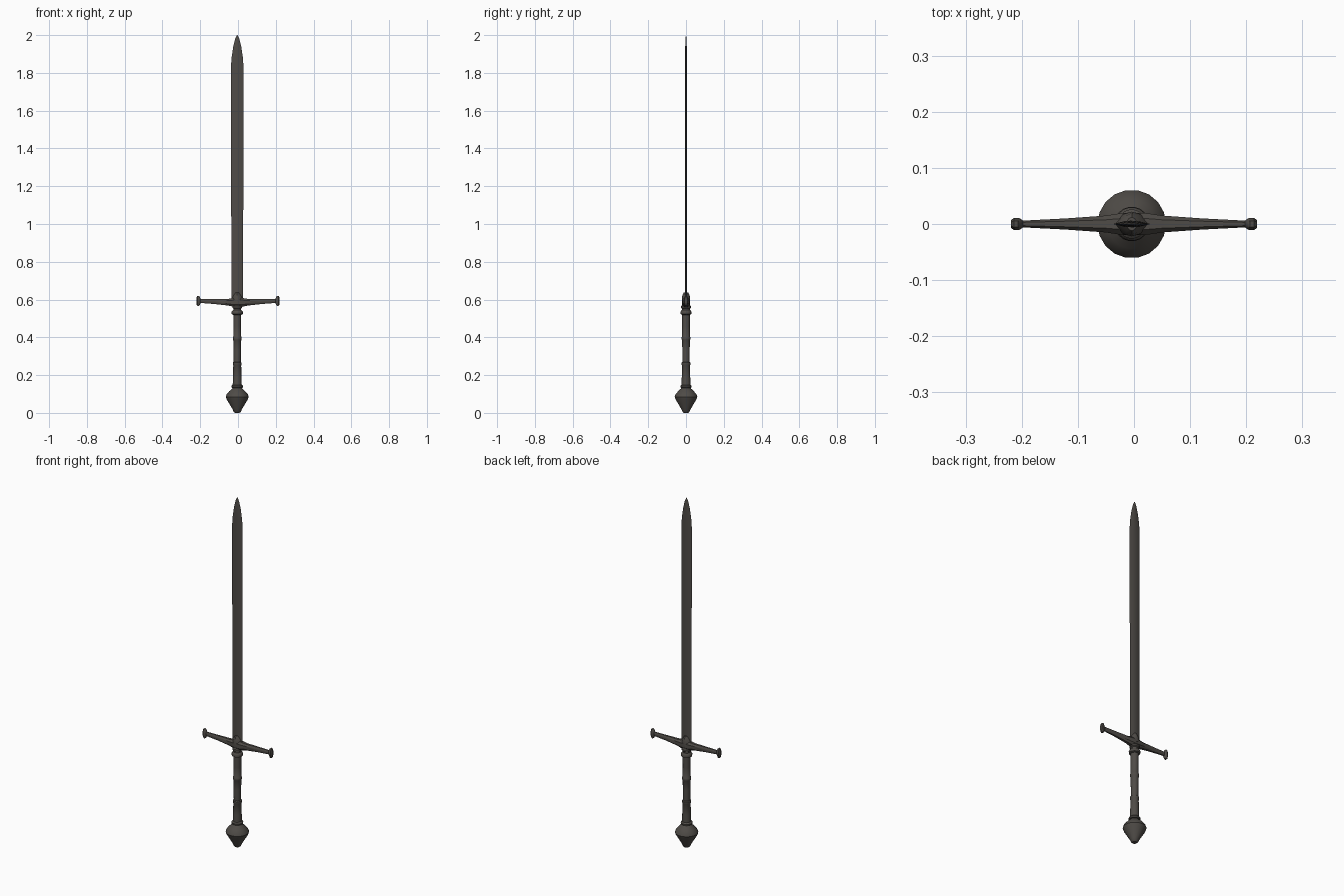
import bpy, bmesh, math

mat = bpy.data.materials.new("dark worn steel")
mat.diffuse_color = (0.078, 0.071, 0.063, 1)
CX = -0.004  # blade and hilt axis


def finish(name, bm, angle=35):
    bmesh.ops.remove_doubles(bm, verts=bm.verts, dist=1e-5)
    bmesh.ops.recalc_face_normals(bm, faces=bm.faces)
    me = bpy.data.meshes.new(name)
    bm.to_mesh(me)
    bm.free()
    ob = bpy.data.objects.new(name, me)
    bpy.context.collection.objects.link(ob)
    me.materials.append(mat)
    bpy.ops.object.select_all(action='DESELECT')
    ob.select_set(True)
    bpy.context.view_layer.objects.active = ob
    bpy.ops.object.shade_smooth_by_angle(angle=math.radians(angle))
    return ob


def loft(name, rings, angle=35):
    """Skin a list of equal-length point loops and cap both ends."""
    bm = bmesh.new()
    loops = [[bm.verts.new(p) for p in ring] for ring in rings]
    n = len(loops[0])
    for a, b in zip(loops, loops[1:]):
        for i in range(n):
            j = (i + 1) % n
            bm.faces.new((a[i], a[j], b[j], b[i]))
    bm.faces.new(loops[0][::-1])
    bm.faces.new(loops[-1])
    return finish(name, bm, angle)


def lathe(name, profile, sides=18, angle=35):
    rings = [[(CX + r * math.cos(2 * math.pi * i / sides),
               r * math.sin(2 * math.pi * i / sides), z) for i in range(sides)]
             for r, z in profile]
    return loft(name, rings, angle)


# pommel: pear shaped, widest in its upper half
lathe("pommel", [(0.012, 0.0), (0.019, 0.006), (0.024, 0.018), (0.056, 0.072),
                 (0.061, 0.085), (0.057, 0.097), (0.044, 0.113), (0.028, 0.128),
                 (0.022, 0.134)])
lathe("pommel_collar", [(0.022, 0.131), (0.030, 0.134), (0.031, 0.142),
                        (0.027, 0.147), (0.021, 0.150)])

# grip with two raised wrap bands
lathe("grip", [(0.024, 0.145), (0.023, 0.19), (0.021, 0.25), (0.0235, 0.254),
               (0.0235, 0.266), (0.019, 0.27), (0.020, 0.33), (0.021, 0.384),
               (0.0235, 0.388), (0.0235, 0.40), (0.021, 0.404), (0.0205, 0.46),
               (0.021, 0.53)], 14)
lathe("grip_collar", [(0.021, 0.519), (0.029, 0.523), (0.030, 0.534),
                      (0.026, 0.541), (0.021, 0.545), (0.021, 0.552),
                      (0.026, 0.556), (0.026, 0.565), (0.019, 0.571)])


# crossguard arms: octagonal, thinning outward, with flared ends
def octagon(x, ry, rz, zc):
    k = 0.5
    pts = [(1, k), (k, 1), (-k, 1), (-1, k), (-1, -k), (-k, -1), (k, -1), (1, -k)]
    return [(x, ry * a, zc + rz * b) for a, b in pts]


half = [(0.0, 0.020, 0.025, 0.585), (0.025, 0.019, 0.023, 0.585),
        (0.05, 0.015, 0.018, 0.586), (0.12, 0.010, 0.014, 0.590),
        (0.198, 0.006, 0.011, 0.593), (0.203, 0.010, 0.023, 0.593),
        (0.207, 0.011, 0.027, 0.593), (0.214, 0.011, 0.027, 0.593),
        (0.219, 0.007, 0.021, 0.593)]
stations = [(-x, a, b, c) for x, a, b, c in half[:0:-1]] + half
loft("crossguard", [octagon(*s) for s in stations])


# pointed tongue where the guard meets the blade
def lens(hw, hy, z):
    return [(CX + hw * a, hy * b, z) for a, b in
            [(1, 0), (0.5, 0.8), (0, 1), (-0.5, 0.8), (-1, 0),
             (-0.5, -0.8), (0, -1), (0.5, -0.8)]]


loft("blade_socket", [lens(0.034, 0.022, 0.585), lens(0.030, 0.022, 0.605),
                      lens(0.020, 0.019, 0.625), lens(0.011, 0.012, 0.637)])


# blade: flattened six-sided section, leaf shaped point
def blade_ring(hw, hy, z):
    return [(CX + hw * a, hy * b, z) for a, b in
            [(1, 0), (0.45, 0.85), (0, 1), (-0.45, 0.85), (-1, 0),
             (-0.45, -0.85), (0, -1), (0.45, -0.85)]]


loft("blade", [blade_ring(*r) for r in
               [(0.031, 0.006, 0.59), (0.032, 0.0055, 1.2), (0.033, 0.005, 1.6),
                (0.034, 0.0048, 1.82), (0.030, 0.0045, 1.88), (0.021, 0.004, 1.94),
                (0.011, 0.003, 1.98), (0.001, 0.0006, 2.0)]], 20)
